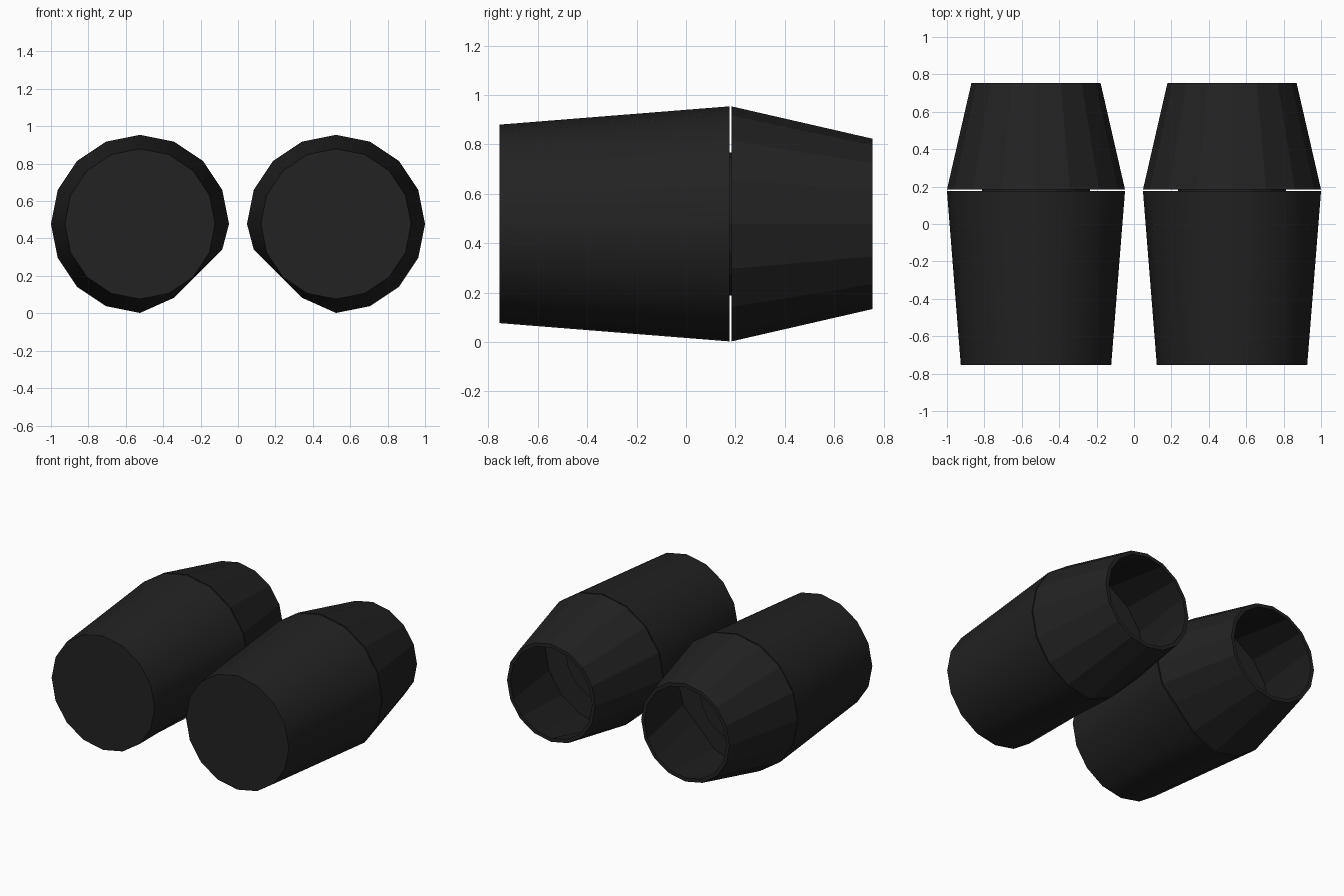
import bpy, bmesh, math

if "Cube" in bpy.data.objects:
    bpy.data.objects.remove(bpy.data.objects["Cube"])

CX, CZ, N = 0.524, 0.478, 16   # barrel centre and number of sides
R = 0.476                      # widest radius, at the seam

black = bpy.data.materials.new("matte black")
black.diffuse_color = (0.016, 0.016, 0.016, 1)
black.use_nodes = True
black.node_tree.nodes["Principled BSDF"].inputs["Base Color"].default_value = black.diffuse_color


def ring(bm, side, y, r, flat=False):
    """One 16-sided loop; flat pushes up the lower inner corner."""
    vs = []
    for i in range(N):
        a = 2 * math.pi * i / N
        u, z = r * math.cos(a), r * math.sin(a)   # u points to the centre line
        if flat:
            z = max(z, u - (0.577 - (R - r)))
        vs.append(bm.verts.new((side * (CX - u), y, CZ + z)))
    return vs


def lathe(name, side, rings, caps=False, loop=False, smooth=False):
    bm = bmesh.new()
    rs = [ring(bm, side, *p) for p in rings]
    pairs = list(zip(rs, rs[1:])) + ([(rs[-1], rs[0])] if loop else [])
    for a, b in pairs:
        for i in range(N):
            j = (i + 1) % N
            bm.faces.new((a[i], a[j], b[j], b[i])).smooth = smooth
    if caps:
        bm.faces.new(rs[0])
        bm.faces.new(rs[-1])
    bmesh.ops.recalc_face_normals(bm, faces=bm.faces)
    if smooth:
        for e in bm.edges:   # keep the end edges crisp
            if len(e.link_faces) == 2 and e.calc_face_angle() > math.radians(50):
                e.smooth = False
    me = bpy.data.meshes.new(name)
    bm.to_mesh(me)
    bm.free()
    me.materials.append(black)
    ob = bpy.data.objects.new(name, me)
    bpy.context.collection.objects.link(ob)


for side, tag in ((-1, "left"), (1, "right")):
    # closed, smooth front barrel
    lathe(tag + "_barrel", side, [(-0.755, 0.402), (0.176, R, True)],
          caps=True, smooth=True)
    # small neck bridging the seam
    lathe(tag + "_neck", side, [(0.17, 0.29), (0.184, 0.29)], caps=True)
    # hollow, faceted rear cup
    lathe(tag + "_cup", side, [(0.184, R, True), (0.755, 0.345),
                               (0.755, 0.32), (0.184, 0.45, True)], loop=True)
